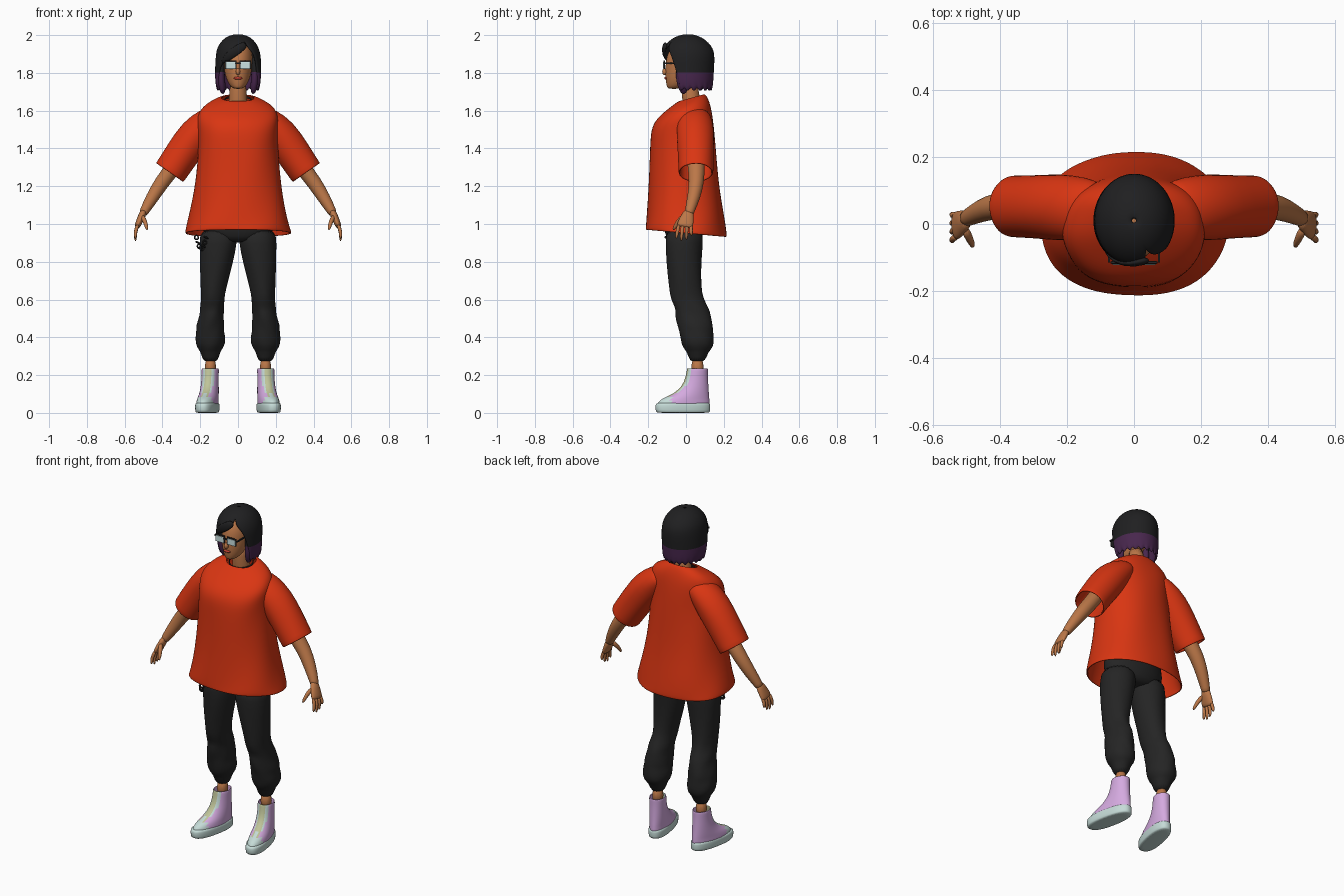
import bpy, bmesh
from math import sin, cos, pi, copysign
from mathutils import Vector, Matrix

if "Cube" in bpy.data.objects:
    bpy.data.objects.remove(bpy.data.objects["Cube"], do_unlink=True)


def material(name, *rgb):
    m = bpy.data.materials.new(name)
    m.use_nodes = True
    m.diffuse_color = (*rgb, 1)
    bsdf = m.node_tree.nodes["Principled BSDF"]
    bsdf.inputs["Base Color"].default_value = (*rgb, 1)
    bsdf.inputs["Roughness"].default_value = 0.8
    return m


RED = material("red_cotton", .70, .036, .006)
CHARCOAL = material("charcoal_cloth", .018, .018, .018)
BLACK = material("black_hair", .014, .014, .015)
PURPLE = material("purple_hair", .065, .02, .075)
SKIN = material("warm_skin", .50, .185, .065)
LILAC = material("lilac_leather", .66, .40, .74)
MINT = material("pale_mint_rubber", .56, .71, .68)
OLIVE = material("pale_olive_panel", .52, .55, .32)
LENS = material("lens_glass", .60, .77, .77)
LIPS = material("red_lips", .50, .05, .03)


def finish(name, bm, mats, rule=None, subsurf=1, thick=0):
    """Turn a bmesh into a smooth object, with optional material rule."""
    bmesh.ops.remove_doubles(bm, verts=bm.verts, dist=1e-5)
    bmesh.ops.recalc_face_normals(bm, faces=bm.faces)
    for f in bm.faces:
        f.smooth = True
        if rule:
            f.material_index = rule(f.calc_center_median())
    me = bpy.data.meshes.new(name)
    bm.to_mesh(me)
    bm.free()
    ob = bpy.data.objects.new(name, me)
    bpy.context.collection.objects.link(ob)
    for m in mats:
        me.materials.append(m)
    if thick:
        s = ob.modifiers.new("Thickness", "SOLIDIFY")
        s.thickness, s.offset = thick, 0
    if subsurf:
        s = ob.modifiers.new("Smooth", "SUBSURF")
        s.levels = s.render_levels = subsurf
    return ob


def bridge(bm, rows, closed=True):
    for a, b in zip(rows, rows[1:]):
        n = len(a)
        for i in range(n if closed else n - 1):
            j = (i + 1) % n
            bm.faces.new((a[i], a[j], b[j], b[i]))


def tube(name, secs, mats, side=1, flat=False, power=2, ripple=0, cap=True, seg=24, **kw):
    """Loft ovals; each section is x, y, z, y radius, cross radius, optional tilt."""
    bm = bmesh.new()
    pts = [Vector(s[:3]) for s in secs]
    rows = []
    for k, s in enumerate(secs):
        t = Vector((0, 0, 1)) if flat else (pts[min(k + 1, len(pts) - 1)] - pts[max(k - 1, 0)]).normalized()
        u = (Vector((0, 1, 0)) - t * t.y).normalized()
        v = u.cross(t)
        row = []
        for i in range(seg):
            q = 2 * pi * i / seg
            w = 1 + ripple * sin(5 * q + k * 1.7)
            c, d = [copysign(abs(e) ** (2 / power), e) * w for e in (cos(q), sin(q))]
            p = pts[k] + u * s[3] * c + v * s[4] * d
            if len(s) > 5:
                p.z += s[5] * s[3] * c
            row.append(bm.verts.new((p.x * side, p.y, p.z)))
        rows.append(row)
    bridge(bm, rows)
    if cap:
        bm.faces.new(rows[0])
        bm.faces.new(rows[-1])
    return finish(name, bm, mats, **kw)


def blob(name, loc, size, mat):
    bm = bmesh.new()
    bmesh.ops.create_uvsphere(bm, u_segments=16, v_segments=10, radius=1,
                              matrix=Matrix.Translation(loc) @ Matrix.Diagonal((*size, 1)))
    return finish(name, bm, [mat], subsurf=0)


def box(name, loc, size, mat, bevel=0):
    bm = bmesh.new()
    bmesh.ops.create_cube(bm, size=1, matrix=Matrix.Translation(loc) @ Matrix.Diagonal((*size, 1)))
    ob = finish(name, bm, [mat], subsurf=0)
    ob.data.shade_flat()
    if bevel:
        b = ob.modifiers.new("Bevel", "BEVEL")
        b.width, b.segments = bevel, 2
    return ob


# Head, neck and face
tube("head", [(0, -.065, 1.715, .03, .02), (0, -.05, 1.728, .052, .042), (0, -.032, 1.765, .077, .062),
              (0, -.01, 1.82, .1, .076), (0, 0, 1.89, .106, .08), (0, .01, 1.95, .08, .064),
              (0, .01, 1.975, .04, .03)], [SKIN], flat=True, subsurf=2)
tube("neck", [(0, .035, 1.58, .055, .06), (0, .03, 1.65, .045, .046), (0, .01, 1.78, .048, .045)], [SKIN])
blob("nose", (0, -.112, 1.806), (.012, .014, .018), SKIN)
blob("lips", (0, -.106, 1.772), (.023, .009, .008), LIPS)

# Glasses
box("glasses_bridge", (0, -.119, 1.85), (.03, .006, .008), CHARCOAL)
for s, tag in ((1, "left"), (-1, "right")):
    box(tag + "_glasses_rim", (s * .039, -.115, 1.843), (.062, .008, .046), CHARCOAL, .003)
    box(tag + "_lens", (s * .039, -.119, 1.84), (.052, .006, .036), LENS, .002)
    box(tag + "_temple", (s * .075, -.065, 1.852), (.006, .1, .008), CHARCOAL)

# Bob haircut, open at the face: z, centre y, radii, left and right opening angles
bm = bmesh.new()
rows, n = [], 40
for k, (z, cy, rx, ry, tl, tr) in enumerate([
        (2.0, .01, .004, .004, .45, .45), (1.992, .01, .045, .05, .45, .45), (1.97, .01, .078, .09, .45, .45),
        (1.94, .01, .099, .118, .5, .4), (1.915, .01, .108, .13, .72, .15), (1.89, .01, .113, .134, .85, -.35),
        (1.86, .01, .115, .134, .95, -.8), (1.80, .01, .115, .13, 1.1, -1.1),
        (1.76, .012, .114, .126, 1.15, -1.15), (1.71, .015, .106, .118, 1.2, -1.2)]):
    row = []
    for i in range(n + 1):
        t = tl + (2 * pi + tr - tl) * i / n
        jag = .014 * (i % 3 - 1) if k == 9 else 0
        row.append(bm.verts.new((rx * sin(t), cy - ry * cos(t), z + jag)))
    rows.append(row)
bridge(bm, rows, closed=False)
finish("bob_hair", bm, [BLACK, PURPLE], rule=lambda c: int(c.z < 1.80), thick=.014)
for s, tag in ((1, "left"), (-1, "right")):
    tube(tag + "_front_lock", [(.082, -.02, 1.89, .03, .016), (.092, -.022, 1.80, .034, .02),
                               (.088, -.018, 1.74, .034, .024), (.078, -.01, 1.685, .014, .01)],
         [BLACK, PURPLE], side=s, rule=lambda c: int(c.z < 1.80), seg=12)
# Side-swept fringe strand
tube("fringe", [(.045, -.105, 1.955, .012, .02), (.0, -.122, 1.925, .01, .026), (-.05, -.112, 1.89, .01, .024),
                (-.085, -.075, 1.85, .01, .012)], [BLACK], seg=12)

# Oversized shirt
tube("shirt_body", [(0, 0, .95, .21, .277, -.09), (0, 0, .965, .21, .275, -.09), (0, -.002, 1.05, .2, .252, -.04),
                    (0, -.01, 1.2, .181, .222), (0, -.017, 1.4, .169, .205), (0, -.02, 1.5, .163, .208),
                    (0, -.008, 1.57, .143, .212, .1), (0, .015, 1.62, .108, .185, .15),
                    (0, .03, 1.655, .078, .122, .2), (0, .032, 1.668, .062, .084, .3)],
     [RED], flat=True, power=2.25, ripple=.012, cap=False, seg=40, thick=.01, subsurf=2)
tube("neckline_band", [(0, .031, 1.652, .058, .072, .3), (0, .031, 1.664, .056, .07, .3)],
     [CHARCOAL], flat=True, cap=False, thick=.006)

# Trousers
tube("hips", [(0, -.01, .9, .07, .09), (0, -.01, .93, .1, .18), (0, -.01, 1.0, .11, .195),
              (0, -.01, 1.12, .11, .18)], [CHARCOAL], flat=True)

for s, tag in ((1, "left"), (-1, "right")):
    tube(tag + "_sleeve", [(.11, .045, 1.575, .075, .05), (.15, .045, 1.545, .09, .075), (.22, .05, 1.478, .096, .09),
                           (.29, .052, 1.38, .09, .088), (.355, .052, 1.282, .088, .084),
                           (.362, .052, 1.272, .088, .084)],
         [RED], side=s, cap=False, thick=.01, ripple=.012)
    tube(tag + "_trouser_leg", [(.1, -.01, .98, .1, .1), (.105, -.01, .9, .1, .1), (.115, -.012, .8, .093, .089),
                                (.13, -.003, .66, .085, .068), (.133, .005, .6, .088, .06),
                                (.138, .035, .55, .088, .066), (.14, .036, .52, .096, .062),
                                (.147, .05, .46, .094, .076), (.147, .052, .435, .09, .072),
                                (.147, .06, .39, .089, .083), (.147, .064, .345, .082, .072),
                                (.146, .062, .325, .055, .05), (.145, .06, .265, .042, .041)],
         [CHARCOAL], side=s, flat=True, ripple=.025)
    tube(tag + "_ankle", [(.147, .062, .18, .035, .032), (.145, .06, .3, .035, .032)], [SKIN], side=s)

    # Arms and hands
    tube(tag + "_arm", [(.28, .05, 1.4, .05, .045), (.34, .054, 1.3, .045, .042), (.405, .057, 1.22, .04, .04),
                        (.457, .04, 1.135, .034, .034), (.498, .018, 1.065, .025, .024),
                        (.503, .015, 1.05, .024, .022)], [SKIN], side=s)
    tube(tag + "_palm", [(.495, .018, 1.075, .024, .02), (.513, .006, 1.035, .036, .019),
                         (.53, -.005, .995, .044, .017), (.535, -.007, .982, .04, .013)], [SKIN], side=s)
    for k, (tip, name) in enumerate(((.92, "index"), (.906, "middle"), (.913, "ring"), (.938, "little"))):
        y = -.037 + .021 * k
        tube(f"{tag}_{name}_finger", [(.528, y, 1.0, .011, .011), (.545, y * 1.15 - .003, .96, .01, .01),
                                      (.542, y * 1.3 - .005, tip, .007, .007)], [SKIN], side=s, seg=10)
    tube(tag + "_thumb", [(.508, -.01, 1.045, .016, .014), (.49, -.045, 1.01, .013, .012),
                          (.48, -.07, .965, .008, .008)], [SKIN], side=s, seg=10)

    # Ankle boots, turned outward; sections run from toe to heel
    def boot(name, data, mats, **kw):
        secs = [(0, (f + b) / 2 - .06, z, (b - f) / 2, w) for z, f, b, w in data]
        ob = tube(name, secs, mats, flat=True, seg=32, **kw)
        ob.location = (s * .147, .06, 0)
        ob.rotation_euler.z = s * .2

    def panel(c):
        if c.y < -.145 and c.z < .1:
            return 1
        front = c.y < -.05 + max(0, c.z - .14) * .35
        if front and abs(c.x) < .016:
            return 2
        return int(front and abs(c.x) < .028 and c.z > .1)

    boot(tag + "_boot_sole", [(0, -.155, .122, .05), (.003, -.163, .128, .054), (.03, -.168, .13, .056),
                              (.05, -.164, .128, .055), (.054, -.155, .124, .05)], [MINT], power=2.4)
    boot(tag + "_boot_upper", [(.045, -.155, .125, .052), (.065, -.143, .123, .05), (.082, -.11, .122, .049),
                               (.1, -.066, .12, .047), (.14, -.018, .117, .044), (.19, 0, .114, .042),
                               (.225, .006, .114, .043), (.236, .008, .114, .042)],
         [LILAC, MINT, OLIVE], rule=panel, cap=False, thick=.005)

# Hanging chain at the right hip
for k in range(8):
    a = k / 7
    bpy.ops.mesh.primitive_torus_add(major_radius=.011, minor_radius=.004, major_segments=12, minor_segments=6,
                                     location=(-.17 - .05 * a, -.1 + .06 * a, .955 - .085 * sin(pi * (.1 + .8 * a))),
                                     rotation=(pi / 2 * (k % 2), .5, .4))
    link = bpy.context.object
    link.name = f"chain_link_{k + 1}"
    link.data.materials.append(CHARCOAL)
    link.data.shade_smooth()
